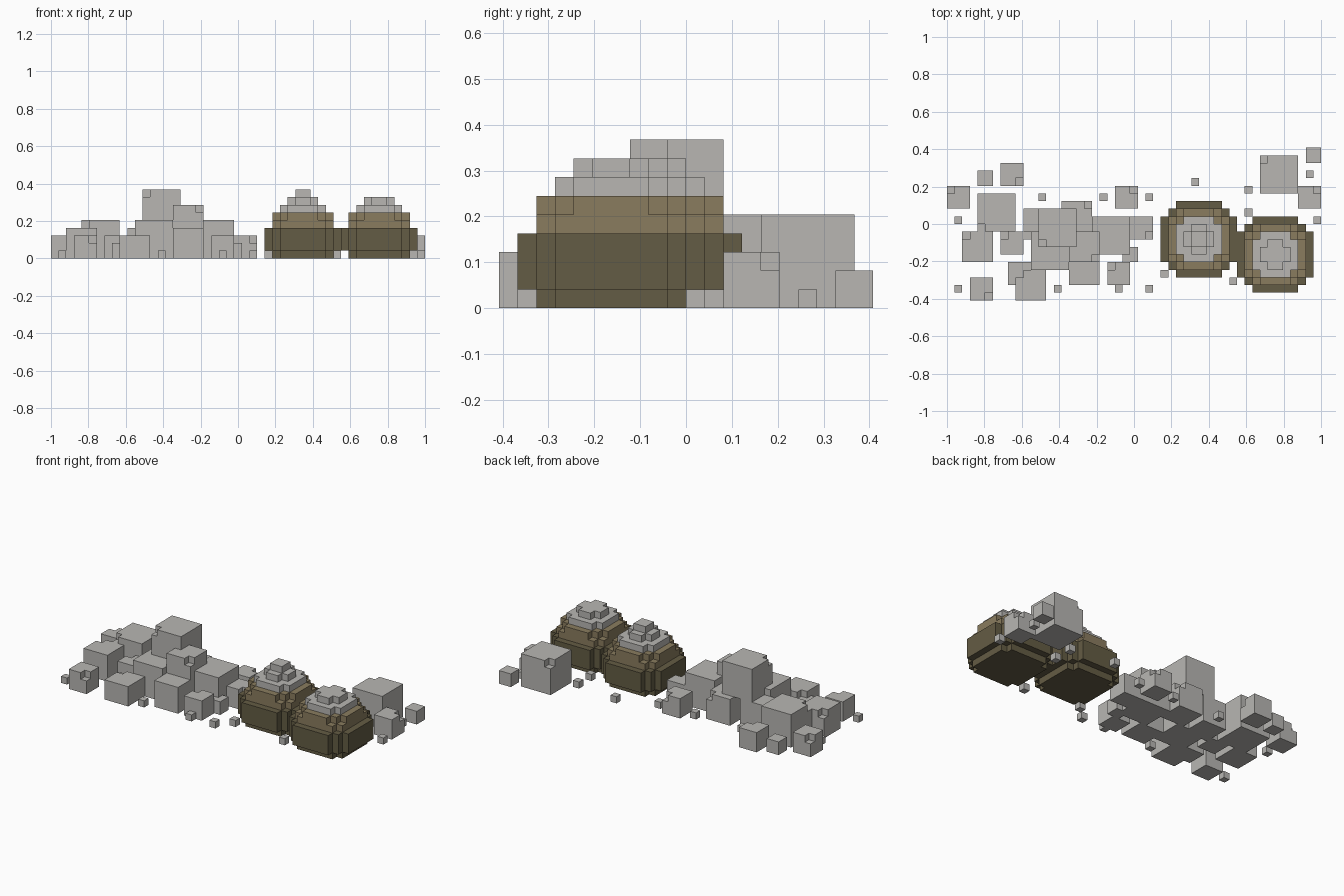
import bpy, bmesh, random
from mathutils import Vector

if "Cube" in bpy.data.objects:
    bpy.data.objects.remove(bpy.data.objects["Cube"])

random.seed(4)
U = 2 / 49                       # edge length of one block unit


def material(name, rgb):
    m = bpy.data.materials.new(name)
    m.diffuse_color = (*rgb, 1)
    m.use_nodes = True
    m.node_tree.nodes["Principled BSDF"].inputs["Base Color"].default_value = m.diffuse_color
    return m


GREY = material("stone_grey", (0.48, 0.47, 0.45))
TAN = material("tan_brown", (0.254, 0.202, 0.114))
DARK = material("dark_brown", (0.127, 0.107, 0.058))

DIRS = [Vector(d) for d in ((1, 0, 0), (-1, 0, 0), (0, 1, 0),
                            (0, -1, 0), (0, 0, 1), (0, 0, -1))]


def build(name, cells, mats, pick=lambda z: 0):
    """Skin a set of unit cells with only its outer faces."""
    bm = bmesh.new()
    for c in sorted(cells):
        centre = Vector(c) + Vector((0.5, 0.5, 0.5))
        for d in DIRS:
            if tuple(int(a + b) for a, b in zip(c, d)) in cells:
                continue
            s = Vector((d.y, d.z, d.x)) * 0.5
            t = d.cross(s)
            m = centre + d * 0.5
            corners = (m + s + t, m - s + t, m - s - t, m + s - t)
            f = bm.faces.new([bm.verts.new(((p.x - 24.5) * U, (p.y - 10) * U, p.z * U))
                              for p in corners])
            f.material_index = pick(c[2])
    bmesh.ops.remove_doubles(bm, verts=bm.verts, dist=U * 0.01)
    bmesh.ops.recalc_face_normals(bm, faces=bm.faces)
    bmesh.ops.dissolve_limit(bm, angle_limit=0.01, verts=bm.verts,
                             edges=bm.edges, delimit={'MATERIAL'})
    me = bpy.data.meshes.new(name)
    bm.to_mesh(me)
    bm.free()
    for mat in mats:
        me.materials.append(mat)
    ob = bpy.data.objects.new(name, me)
    bpy.context.collection.objects.link(ob)


def cube(i, j, size, z=0):
    """Stone cube, cut off at the ground, with one chipped top corner."""
    n = size - 1
    chip = (i + random.choice((0, n)), j + random.choice((0, n)), z + n)
    cells = {(i + a, j + b, z + c) for a in range(size)
             for b in range(size) for c in range(size) if z + c >= 0}
    if size > 2:
        cells.discard(chip)
    return cells


# Rubble stones: column, row, size, optional base height
STONES = [(0, 12, 3), (4, 15, 2), (7, 15, 3), (4, 9, 5), (2, 5, 4), (3, 0, 3),
          (9, 0, 4, -1), (8, 2, 3, -1), (7, 6, 3), (10, 8, 4), (11, 4, 5),
          (12, 7, 5, 4), (15, 9, 4), (16, 5, 4, 3), (16, 2, 4), (19, 6, 5),
          (21, 2, 3), (23, 5, 2), (24, 8, 3), (22, 12, 3),
          (41, 14, 5), (46, 12, 3), (47, 18, 2)]
for n, s in enumerate(STONES):
    build(f"stone_{n + 1}", cube(*s), [GREY])

# Scattered single-cell pebbles
PEBBLES = [(1, 10), (1, 1), (12, 13), (20, 13), (26, 13), (14, 1), (22, 1), (26, 1),
           (32, 15), (39, 14), (39, 11), (47, 16), (48, 10), (37, 2), (28, 3)]
for n, (i, j) in enumerate(PEBBLES):
    build(f"pebble_{n + 1}", {(i, j, 0)}, [GREY])

# Stepped round mounds: half width and corner cut for each layer
LAYERS = [(4, 1), (5, 2), (5, 2), (5, 2), (4, 1), (4, 2), (3, 1), (2, 1), (1, 0)]


def mound(name, ci, cj, height):
    cells = set()
    for z, (h, cut) in enumerate(LAYERS[:height]):
        for a in range(-h, h):
            for b in range(-h, h):
                from_x = min(a + h, h - 1 - a)
                from_y = min(b + h, h - 1 - b)
                if from_x + from_y >= cut:
                    cells.add((ci + a, cj + b, z))
    build(name, cells, [DARK, TAN, GREY],
          lambda z: 0 if z < 4 else 1 if z < 6 else 2)


mound("mound_left", 33, 8, 9)
mound("mound_right", 43, 6, 8)
